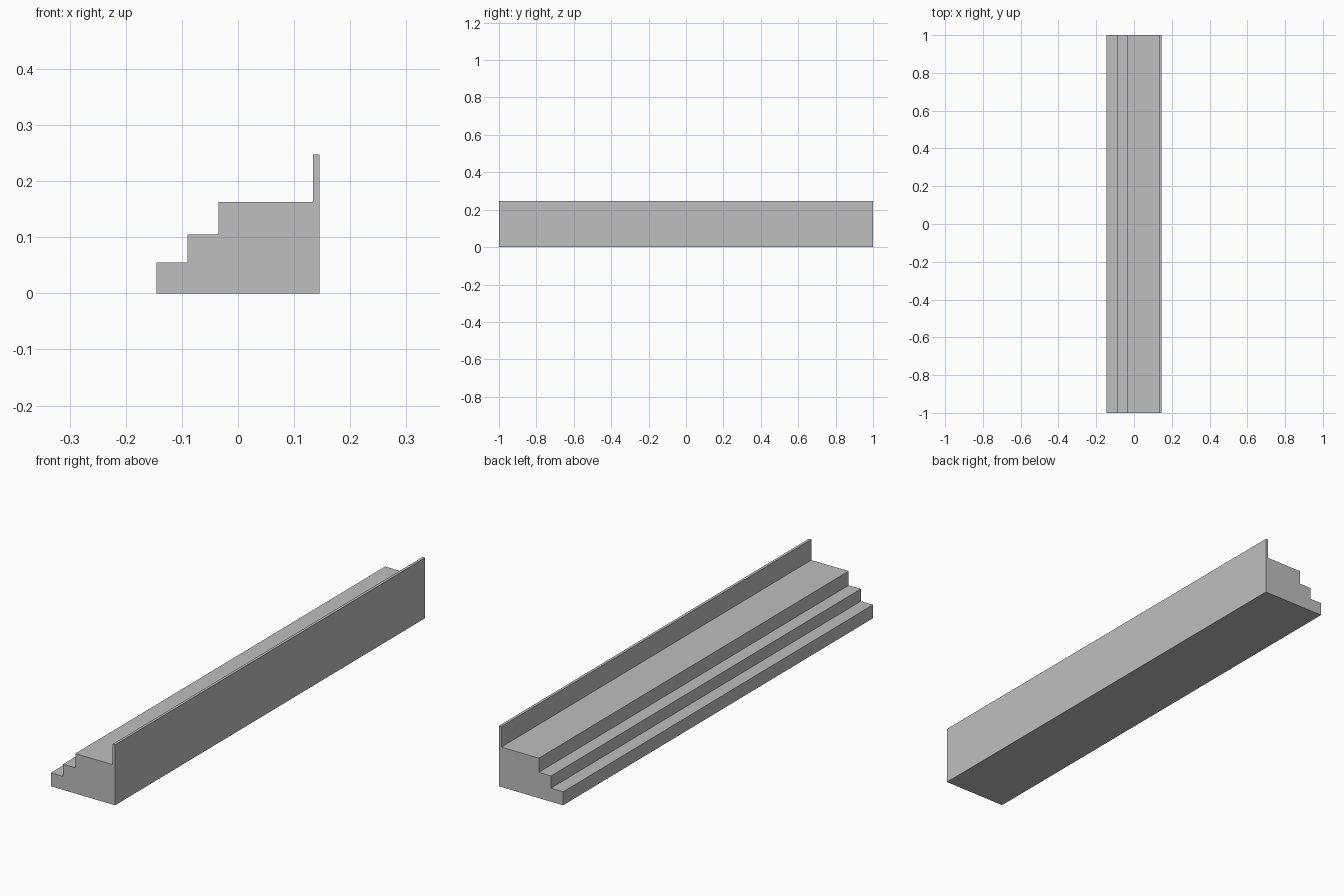
import bpy
import bmesh
from mathutils import Vector

cube = bpy.data.objects.get("Cube")
if cube:
    bpy.data.objects.remove(cube, do_unlink=True)

# Plain grey material
GREY = (0.52, 0.52, 0.52, 1.0)
grey = bpy.data.materials.new("plain_grey")
grey.use_nodes = True
grey.diffuse_color = GREY
grey.node_tree.nodes["Principled BSDF"].inputs["Base Color"].default_value = GREY

# Stepped cross-section: two steps, a wide platform and a thin back wall
LENGTH = 2.0
BACK = 0.145
steps = [(-0.145, 0.055), (-0.09, 0.105), (-0.035, 0.163), (0.134, 0.247)]

profile = [(steps[0][0], 0.0)]
for i, (x, top) in enumerate(steps):
    next_x = steps[i + 1][0] if i + 1 < len(steps) else BACK
    profile += [(x, top), (next_x, top)]
profile.append((BACK, 0.0))

# Sweep the section along the length
bm = bmesh.new()
end = bm.faces.new([bm.verts.new((x, -LENGTH / 2, z)) for x, z in profile])
swept = bmesh.ops.extrude_face_region(bm, geom=[end], use_keep_orig=True)
moved = [g for g in swept["geom"] if isinstance(g, bmesh.types.BMVert)]
bmesh.ops.translate(bm, verts=moved, vec=Vector((0, LENGTH, 0)))
bmesh.ops.recalc_face_normals(bm, faces=bm.faces)

mesh = bpy.data.meshes.new("stepped_platform")
bm.to_mesh(mesh)
bm.free()
mesh.materials.append(grey)
platform = bpy.data.objects.new("stepped_platform", mesh)
bpy.context.collection.objects.link(platform)
